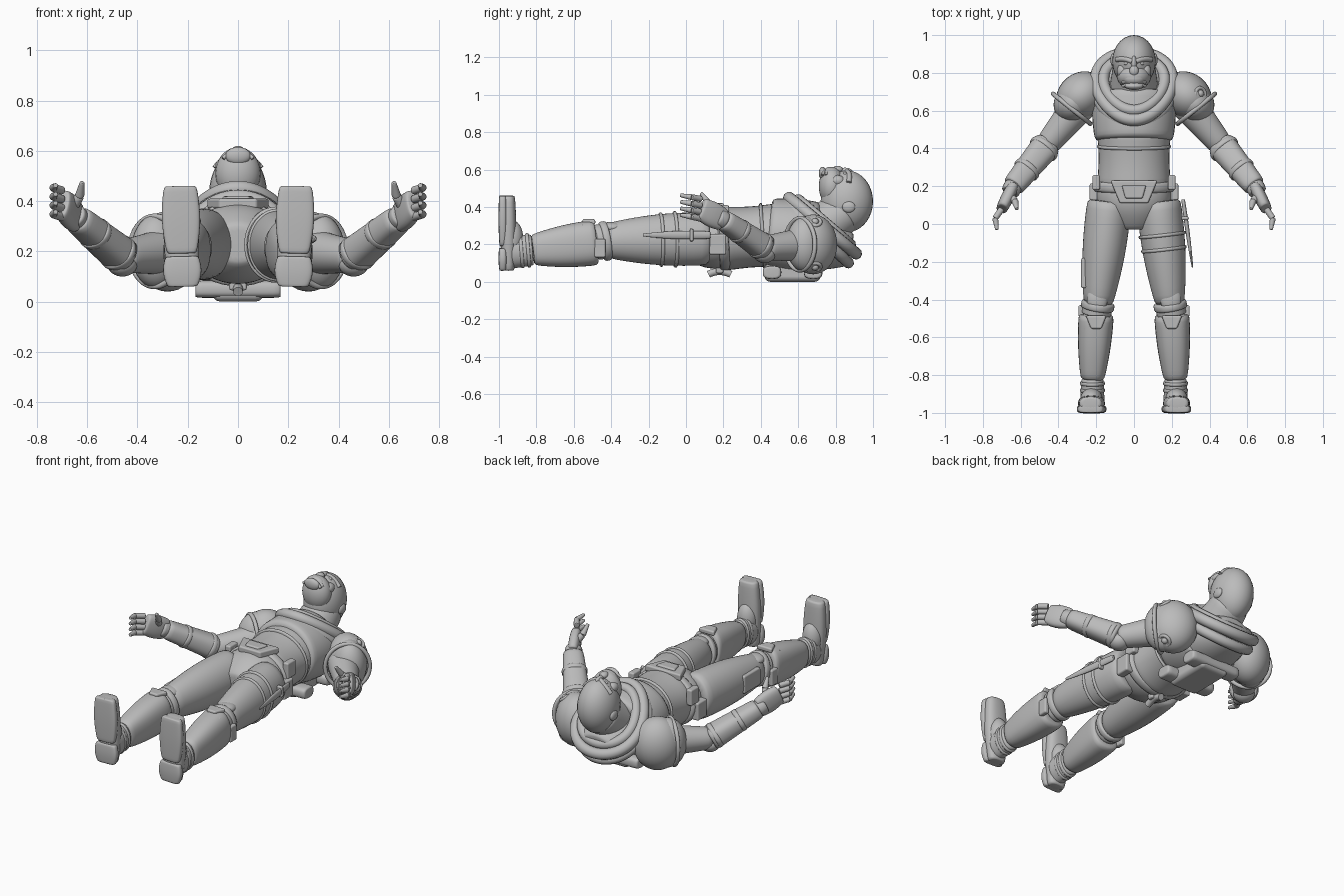
import bpy, bmesh, math
from mathutils import Vector

default_cube = bpy.data.objects.get("Cube")
if default_cube:
    bpy.data.objects.remove(default_cube, do_unlink=True)

grey = bpy.data.materials.new("plain_grey")
grey.use_nodes = True
grey.diffuse_color = (.5, .5, .5, 1)
grey.node_tree.nodes["Principled BSDF"].inputs["Base Color"].default_value = grey.diffuse_color


def finish(name, data):
    """Link an object and give it the shared material."""
    obj = bpy.data.objects.new(name, data)
    bpy.context.scene.collection.objects.link(obj)
    data.materials.append(grey)
    return obj


def mesh_object(name, bm):
    bmesh.ops.recalc_face_normals(bm, faces=bm.faces)
    for face in bm.faces:
        face.smooth = True
    mesh = bpy.data.meshes.new(name)
    bm.to_mesh(mesh)
    bm.free()
    return finish(name, mesh)


def limb(name, start, end, first, last, depth=1, bulge=0, power=2, up=(0, 0, 1), steps=6, sides=20):
    """Tapered, optionally bulging tube between two points; depth is the height to width ratio."""
    bm = bmesh.new()
    start, end = Vector(start), Vector(end)
    axis = (end - start).normalized()
    across = axis.cross(Vector(up)).normalized()
    rise = across.cross(axis)
    rings = []
    for i in range(-1, steps + 2):
        t = min(max(i / steps, 0), 1)
        size = first + (last - first) * t + bulge * math.sin(math.pi * t)
        if i < 0 or i > steps:
            size *= .8
        ring = []
        for k in range(sides):
            angle = math.tau * k / sides
            c, s = math.cos(angle), math.sin(angle)
            u = math.copysign(abs(c) ** (2 / power), c) * size
            v = math.copysign(abs(s) ** (2 / power), s) * size * depth
            ring.append(bm.verts.new(start.lerp(end, t) + across * u + rise * v))
        rings.append(ring)
    for low, high in zip(rings, rings[1:]):
        for k in range(sides):
            n = (k + 1) % sides
            bm.faces.new((low[k], low[n], high[n], high[k]))
    bm.faces.new(rings[0])
    bm.faces.new(rings[-1])
    subdivision = mesh_object(name, bm).modifiers.new("smooth", 'SUBSURF')
    subdivision.levels = subdivision.render_levels = 1


def band(name, start, end, at, size, depth=1, width=.02):
    """Strap around a limb, at a fraction of its length."""
    center = start.lerp(end, at)
    half = (end - start).normalized() * width / 2
    limb(name, center - half, center + half, size, size, depth, steps=2)


def ball(name, place, radii, turn=(0, 0, 0)):
    bm = bmesh.new()
    bmesh.ops.create_uvsphere(bm, u_segments=28, v_segments=18, radius=1)
    bmesh.ops.scale(bm, vec=radii, verts=bm.verts)
    obj = mesh_object(name, bm)
    obj.location, obj.rotation_euler = place, turn


def block(name, place, size, bevel=.01, taper=1):
    """Bevelled box; taper narrows its foot end."""
    bm = bmesh.new()
    bmesh.ops.create_cube(bm, size=1)
    for v in bm.verts:
        if v.co.y < 0:
            v.co.x *= taper
    bmesh.ops.scale(bm, vec=size, verts=bm.verts)
    obj = mesh_object(name, bm)
    obj.location = place
    edge = obj.modifiers.new("edge", 'BEVEL')
    edge.width, edge.segments, edge.harden_normals = bevel, 3, True


def tube(name, points, radius, cyclic=False):
    curve = bpy.data.curves.new(name, 'CURVE')
    curve.dimensions = '3D'
    curve.bevel_depth, curve.bevel_resolution = radius, 3
    curve.use_fill_caps = True
    spline = curve.splines.new('NURBS')
    spline.points.add(len(points) - 1)
    for point, place in zip(spline.points, points):
        point.co = (*place, 1)
    spline.order_u, spline.use_cyclic_u, spline.use_endpoint_u = 3, cyclic, not cyclic
    spline.resolution_u = 3 if cyclic else 8
    finish(name, curve)


def hoop(name, center, u, v, radius, pinch=0):
    """Closed roll spanned by two half axes; pinch narrows the u end into a V."""
    points = []
    for k in range(24):
        c, s = math.cos(math.tau * k / 24), math.sin(math.tau * k / 24)
        points.append(Vector(center) + Vector(u) * c + Vector(v) * s * (1 - pinch * c))
    tube(name, points, radius, True)


# Torso, chest plate and belt
pelvis, waist, ribs = Vector((0, -.03, .23)), Vector((0, .2, .23)), Vector((0, .5, .25))
limb("pelvis", pelvis, waist, .1, .2, .8, bulge=.04)
limb("abdomen", waist, ribs, .2, .2, .87, bulge=-.01)
limb("chest_plate", (0, .44, .26), (0, .7, .23), .21, .22, .9, bulge=.01)
limb("upper_back", (0, .66, .22), (0, .88, .17), .22, .12, .75, bulge=.01)
band("belt", waist, ribs, 0, .22, .78, width=.06)
band("abdomen_band", waist, ribs, .7, .2, .9)
block("buckle", (0, .17, .39), (.25, .12, .04), taper=.6)
block("buckle_plate", (0, .17, .4), (.13, .07, .04), taper=.7)

# Back frame and rear belt pack
block("back_pack", (0, .57, .05), (.2, .3, .1), .03)
for label, y in (("upper", .68), ("lower", .46)):
    limb(label + "_back_bar", (-.17, y, .05), (.17, y, .05), .05, .05, .7, power=3)
block("rear_belt_stem", (0, .18, .07), (.07, .04, .05))
tube("rear_belt_arch", [(0, .12, .04), (0, .18, .07), (0, .24, .04)], .02)

# Collar and neck
hoop("collar_roll", (0, .73, .3), (0, -.18, .15), (.2, 0, 0), .033, .2)
hoop("collar_lining", (0, .74, .32), (0, -.14, .12), (.16, 0, 0), .03, .2)
hoop("collar_hem", (0, .7, .26), (0, -.17, .16), (.2, 0, 0), .03, .1)
limb("neck", (0, .66, .25), (0, .86, .38), .14, .11)

# Head and face
ball("cranium", (0, .86, .43), (.115, .14, .165))
ball("jaw", (0, .78, .51), (.09, .07, .105))
ball("chin", (0, .73, .58), (.05, .02, .035))
ball("muzzle", (0, .77, .57), (.06, .04, .045))
ball("nose", (0, .81, .6), (.025, .03, .02))
ball("nose_bridge", (0, .85, .59), (.015, .04, .02))
for label, y in (("upper", .77), ("lower", .75)):
    tube(label + "_lip", [(-.06, y - .02, .57), (0, y, .63), (.06, y - .02, .57)], .008)

for side, label in ((1, "left"), (-1, "right")):
    def at(x, y, z):
        return Vector((x * side, y, z))

    # Face halves
    ball(label + "_cheek", at(.06, .81, .54), (.03, .04, .03))
    ball(label + "_eye", at(.04, .85, .575), (.014, .01, .012))
    tube(label + "_brow", [at(.01, .86, .59), at(.05, .88, .58), at(.09, .87, .53)], .014)
    ball(label + "_ear", at(.11, .87, .4), (.015, .035, .03))

    # Joints
    shoulder, elbow, wrist, knuckle = at(.28, .64, .2), at(.46, .42, .18), at(.64, .2, .33), at(.7, .08, .39)
    hip, knee, shin, ankle = at(.13, .12, .23), at(.19, -.42, .22), at(.2, -.48, .21), at(.22, -.82, .17)
    heel, toe = at(.22, -.95, .06), at(.23, -.95, .46)

    # Shoulder armour
    lean = (0, 0, -.7 * side)
    ball(label + "_shoulder_pad", at(.28, .68, .2), (.14, .12, .16), lean)
    ball(label + "_shoulder_lower_plate", at(.32, .64, .2), (.11, .1, .15), lean)
    hoop(label + "_pad_edge", at(.33, .61, .2), (0, 0, .14), at(.1, .08, 0), .012)

    # Arm
    limb(label + "_upper_arm", shoulder, elbow, .095, .065)
    ball(label + "_elbow_guard", elbow - Vector((0, 0, .03)), (.06, .06, .05), lean)
    limb(label + "_bracer", elbow, wrist, .08, .06, .9, power=2.5)
    for n, fraction in enumerate((.1, .6)):
        band(f"{label}_bracer_band_{n}", elbow, wrist, fraction, .085 - n * .01, .9, .03)
    band(label + "_glove_cuff", wrist, knuckle, .1, .05, width=.05)

    # Hand
    limb(label + "_palm", wrist, knuckle, .03, .03, 2, bulge=.005, power=2.5)
    for n, finger in enumerate(("little", "ring", "middle", "index")):
        lift = Vector((0, 0, .035 * (n - 1.5)))
        bend = at(.735, .03, .4) + lift
        tip = at(.725, -.03, .41) + lift
        limb(f"{label}_{finger}_finger", knuckle + lift, bend, .018, .017, sides=10)
        limb(f"{label}_{finger}_fingertip", bend, tip, .017, .01, sides=10)
    joint = at(.63, .12, .42)
    limb(label + "_thumb", at(.67, .16, .36), joint, .028, .02, sides=10)
    limb(label + "_thumb_tip", joint, at(.62, .08, .475), .02, .01, sides=10)

    # Leg
    limb(label + "_thigh", hip, knee, .12, .08, 1.2, bulge=.015)
    limb(label + "_knee_joint", knee, shin, .08, .08, 1.2)
    band(label + "_knee_wrap", knee, shin, .2, .09, 1.2, .04)
    ball(label + "_knee_cap", at(.195, -.4, .29), (.055, .07, .03))
    block(label + "_knee_hinge", at(.28, -.46, .18), (.03, .06, .1))
    limb(label + "_shin_guard", shin, ankle, .095, .064, 1.3, bulge=.008, power=2.5)
    block(label + "_shin_ridge", at(.2, -.52, .32), (.11, .07, .03), taper=.5)
    for seam, x in (("inner", .16), ("outer", .26)):
        tube(f"{label}_{seam}_shin_seam", [at(x, -.55, .3), at(x, -.68, .27), at(.2, -.79, .24)], .006)

    # Boot
    foot = at(.22, -.94, .16)
    limb(label + "_ankle", ankle, foot, .06, .065, 1.4)
    for n, fraction in enumerate((.2, .5)):
        band(f"{label}_boot_strap_{n}", ankle, foot, fraction, .067, 1.4)
    limb(label + "_boot", heel, toe, .055, .06, .6, bulge=.015, power=2.5, up=(0, 1, 0))
    ball(label + "_instep", at(.225, -.93, .23), (.06, .06, .1))
    down = Vector((0, -.03, 0))
    for part, low, high in (("heel", 0, .3), ("front", .33, 1)):
        limb(f"{label}_{part}_sole", heel.lerp(toe, low) + down, heel.lerp(toe, high) + down,
             .06, .066, .3, bulge=.014, power=4, up=(0, 1, 0))

    # Belt pouches
    block(label + "_belt_clip", at(.2, .22, .3), (.04, .08, .1))
    block(label + "_hip_pouch", at(.21, .17, .2), (.05, .09, .11))

    # Left thigh straps, right thigh panel
    if side > 0:
        for n, fraction in enumerate((.33, .47)):
            band(f"thigh_strap_{n}", hip, knee, fraction, .128 - n * .005, 1.2)
    else:
        block("right_thigh_panel", at(.265, -.26, .23), (.03, .16, .11))

# Round studs on the left shoulder
for n, z in enumerate((.32, .08)):
    hoop(f"shoulder_stud_rim_{n}", (.35, .69, z), (.025, 0, .04 * n - .02), (0, .03, 0), .01)
    ball(f"shoulder_stud_{n}", (.35, .69, z), (.02, .02, .02))

# Blade on the left thigh
limb("blade", (.26, .13, .25), (.31, -.23, .25), .01, .004, 2, bulge=.004)
block("blade_guard", (.27, .03, .25), (.04, .02, .07))
